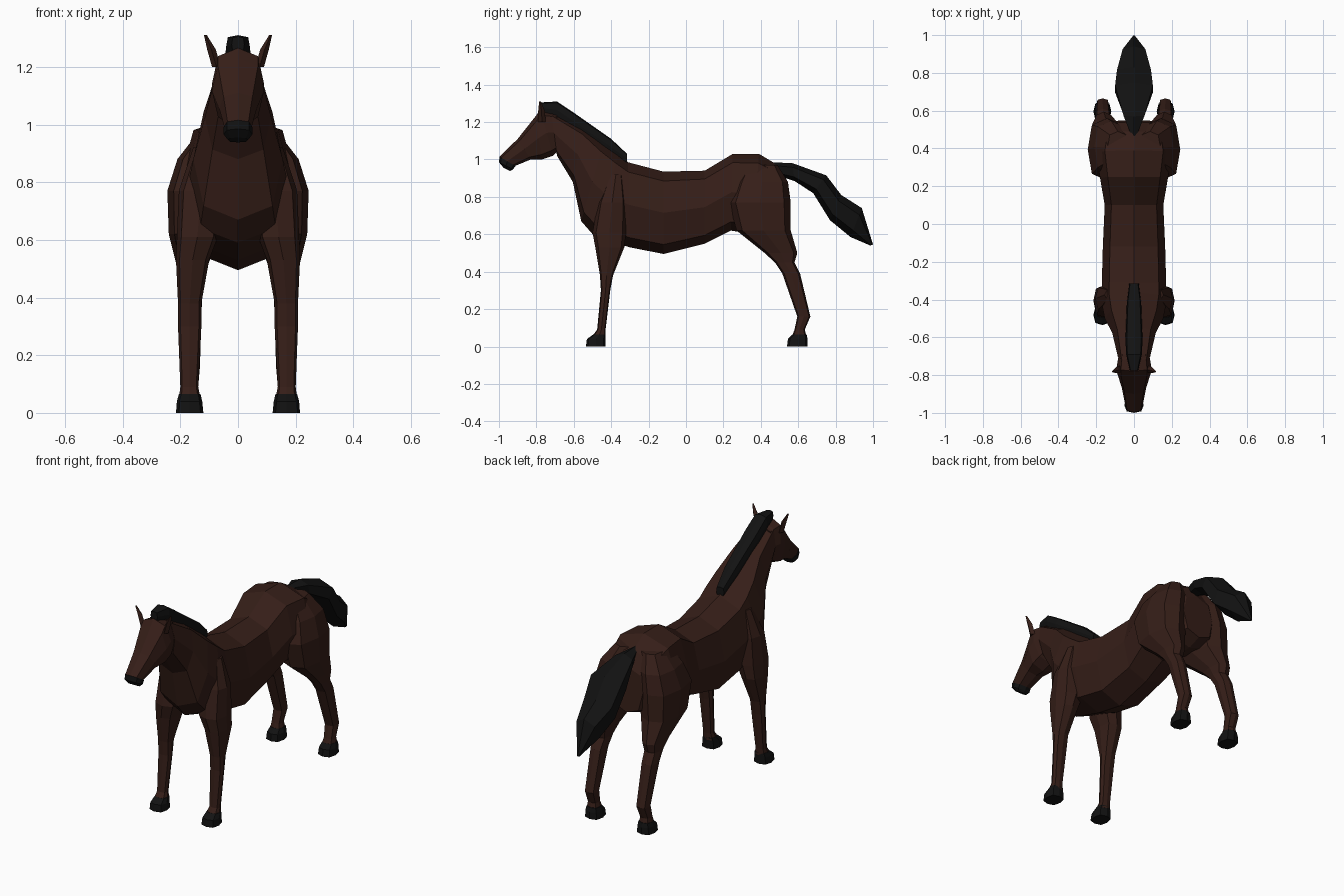
import bpy, bmesh
from math import sin, cos, pi
from mathutils import Vector


def paint(name, rgb):
    m = bpy.data.materials.new(name)
    m.diffuse_color = (*rgb, 1)
    return m


BROWN = paint("brown_coat", (0.036, 0.013, 0.009))
BLACK = paint("black_hair", (0.006, 0.006, 0.006))


def skin(name, rings, mat):
    """Bridge equal-sized rings of points into a closed flat-shaded mesh."""
    bm = bmesh.new()
    loops = [[bm.verts.new(p) for p in r] for r in rings]
    n = len(loops[0])
    for a, b in zip(loops, loops[1:]):
        for i in range(n):
            j = (i + 1) % n
            bm.faces.new((a[i], a[j], b[j], b[i]))
    bm.faces.new(loops[0][::-1])
    bm.faces.new(loops[-1])
    bmesh.ops.recalc_face_normals(bm, faces=bm.faces)
    me = bpy.data.meshes.new(name)
    bm.to_mesh(me)
    bm.free()
    me.materials.append(mat)
    ob = bpy.data.objects.new(name, me)
    bpy.context.collection.objects.link(ob)
    return ob


def unit_ring(n, square):
    """Rounded polygon scaled to fill -1..1; square < 1 makes it boxier."""
    def s(v):
        return 0 if abs(v) < 1e-6 else (1 if v > 0 else -1) * abs(v) ** square
    pts = [(s(sin(2 * pi * i / n)), s(cos(2 * pi * i / n))) for i in range(n)]
    w = max(p[0] for p in pts)
    return [(x / w, t) for x, t in pts]


def loft(name, sections, mat, n=8, square=0.75):
    """Sections: (top y, top z, bottom y, bottom z, half width)."""
    rings = []
    for ty, tz, by, bz, hw in sections:
        top, bot = Vector((0, ty, tz)), Vector((0, by, bz))
        mid, half = (top + bot) / 2, (top - bot) / 2
        rings.append([mid + half * t + Vector((hw * x, 0, 0))
                      for x, t in unit_ring(n, square)])
    return skin(name, rings, mat)


def limb(name, sections, mat, side, n=8, square=0.7):
    """Sections: (z, front y, back y, inner x, outer x)."""
    rings = [[(side * ((x0 + x1) / 2 + x * (x1 - x0) / 2),
               (y0 + y1) / 2 + t * (y1 - y0) / 2, z)
              for x, t in unit_ring(n, square)] for z, y0, y1, x0, x1 in sections]
    return skin(name, rings, mat)


# Torso and neck in one sweep from rump to poll
loft("body", [
    (0.535, 0.89, 0.55, 0.63, 0.10),
    (0.49, 0.97, 0.47, 0.60, 0.18),
    (0.39, 1.03, 0.36, 0.60, 0.20),
    (0.25, 1.03, 0.24, 0.62, 0.18),
    (0.10, 0.94, 0.10, 0.55, 0.155),
    (-0.12, 0.935, -0.12, 0.495, 0.165),
    (-0.31, 0.985, -0.30, 0.53, 0.17),
    (-0.36, 1.03, -0.49, 0.59, 0.17),
    (-0.44, 1.09, -0.56, 0.67, 0.155),
    (-0.55, 1.17, -0.605, 0.88, 0.115),
    (-0.72, 1.26, -0.69, 1.02, 0.085)], BROWN)

# Head and muzzle
loft("head", [
    (-0.69, 1.25, -0.69, 1.04, 0.08),
    (-0.78, 1.265, -0.71, 1.02, 0.09),
    (-0.805, 1.23, -0.77, 1.0, 0.09),
    (-0.90, 1.11, -0.83, 1.0, 0.065),
    (-0.997, 1.015, -0.915, 0.965, 0.047)], BROWN)
loft("muzzle", [
    (-0.997, 1.015, -0.912, 0.965, 0.05),
    (-1.0, 0.985, -0.925, 0.947, 0.05),
    (-0.975, 0.955, -0.94, 0.938, 0.035)], BLACK)

# Mane and tail
loft("mane", [
    (-0.315, 1.03, -0.315, 0.98, 0.025),
    (-0.40, 1.11, -0.44, 1.05, 0.038),
    (-0.60, 1.25, -0.62, 1.17, 0.045),
    (-0.69, 1.31, -0.69, 1.22, 0.042),
    (-0.775, 1.305, -0.775, 1.25, 0.022)], BLACK, square=0.5)
loft("tail", [
    (0.46, 0.985, 0.50, 0.91, 0.015),
    (0.57, 0.98, 0.58, 0.885, 0.055),
    (0.75, 0.915, 0.68, 0.82, 0.10),
    (0.83, 0.81, 0.77, 0.675, 0.09),
    (0.94, 0.74, 0.88, 0.585, 0.06),
    (1.0, 0.545, 0.985, 0.54, 0.005)], BLACK, n=6, square=0.9)

HOOF_Z = 0.055
for side, label in ((-1, "right"), (1, "left")):
    # Ears
    limb("ear_" + label, [
        (1.20, -0.79, -0.75, 0.06, 0.09),
        (1.26, -0.79, -0.755, 0.077, 0.107),
        (1.31, -0.785, -0.775, 0.108, 0.118)], BROWN, side, n=4, square=1)
    # Front leg with shoulder
    limb("front_leg_" + label, [
        (0.05, -0.505, -0.43, 0.13, 0.205),
        (0.09, -0.475, -0.43, 0.138, 0.20),
        (0.30, -0.455, -0.405, 0.127, 0.208),
        (0.38, -0.46, -0.39, 0.127, 0.208),
        (0.53, -0.485, -0.33, 0.10, 0.215),
        (0.61, -0.50, -0.32, 0.07, 0.212),
        (0.77, -0.47, -0.32, 0.05, 0.205),
        (0.92, -0.41, -0.34, 0.04, 0.155)], BROWN, side)
    limb("front_hoof_" + label, [
        (0, -0.535, -0.43, 0.12, 0.215),
        (0.04, -0.53, -0.43, 0.124, 0.212),
        (HOOF_Z + 0.01, -0.495, -0.43, 0.13, 0.205)], BLACK, side, n=8)
    # Hind leg with thigh
    limb("hind_leg_" + label, [
        (0.05, 0.565, 0.645, 0.13, 0.205),
        (0.09, 0.58, 0.635, 0.138, 0.20),
        (0.16, 0.595, 0.665, 0.132, 0.20),
        (0.39, 0.515, 0.61, 0.125, 0.205),
        (0.45, 0.475, 0.58, 0.12, 0.205),
        (0.50, 0.42, 0.595, 0.11, 0.21),
        (0.62, 0.27, 0.56, 0.06, 0.24),
        (0.77, 0.23, 0.56, 0.04, 0.245),
        (0.88, 0.27, 0.545, 0.03, 0.21),
        (0.97, 0.32, 0.49, 0.03, 0.14)], BROWN, side)
    limb("hind_hoof_" + label, [
        (0, 0.54, 0.65, 0.12, 0.215),
        (0.04, 0.545, 0.65, 0.124, 0.212),
        (HOOF_Z + 0.01, 0.57, 0.645, 0.13, 0.205)], BLACK, side, n=8)
